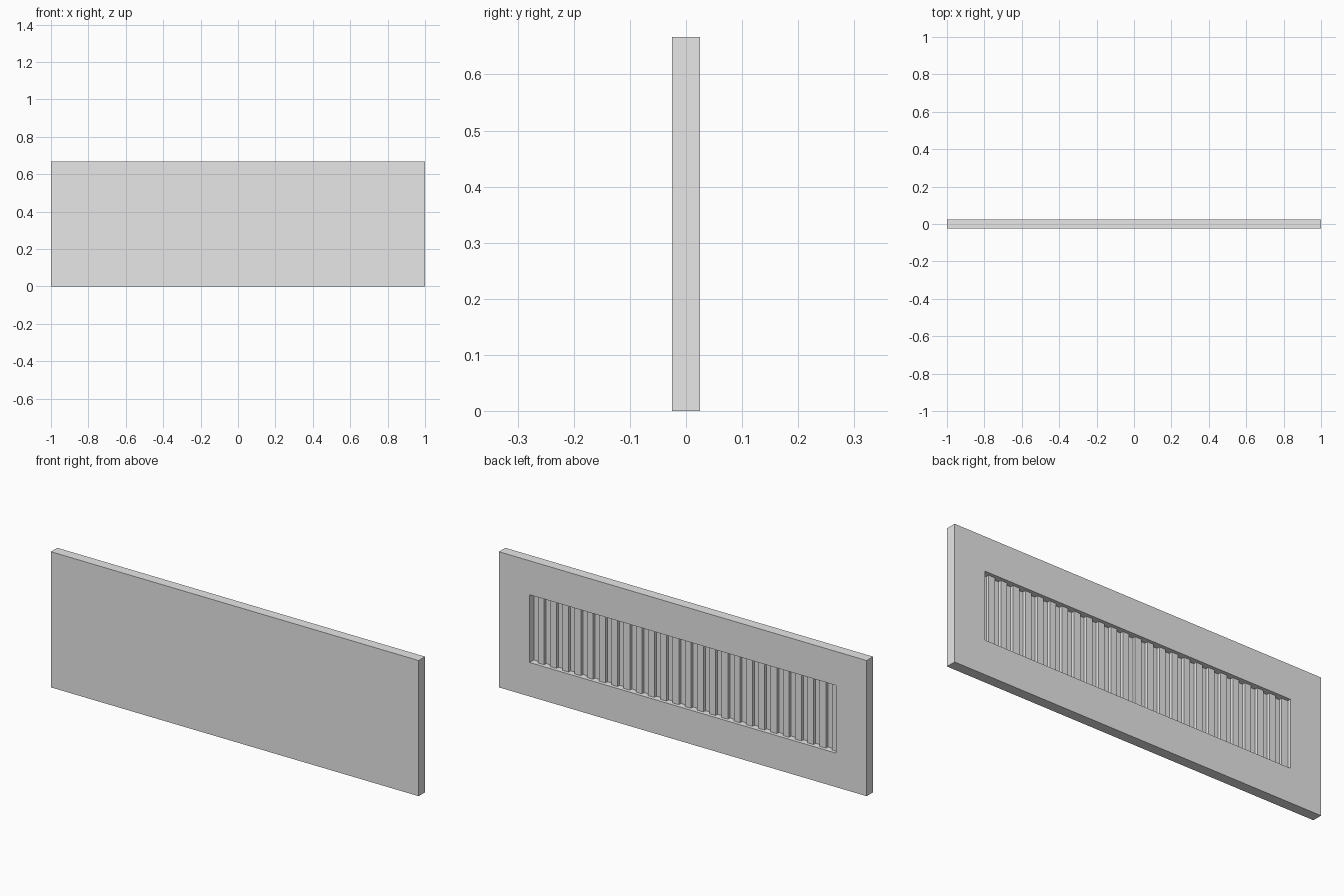
import bpy
import bmesh

old = bpy.data.objects.get("Cube")
if old:
    bpy.data.objects.remove(old, do_unlink=True)

# Overall panel and recess sizes
WIDTH, DEPTH, HEIGHT = 2.0, 0.05, 0.667
HALF_RECESS, LOW, HIGH = 0.833, 0.167, 0.5
FLOOR_Y = DEPTH / 2 - 0.033
RIB_Y = DEPTH / 2 - 0.017
RIBS = 25
PITCH = 2 * HALF_RECESS / RIBS

grey = bpy.data.materials.new("plain grey")
grey.use_nodes = True
colour = (0.8, 0.8, 0.8, 1)
grey.diffuse_color = colour
grey.node_tree.nodes["Principled BSDF"].inputs["Base Color"].default_value = colour


def make_object(name, bm):
    bmesh.ops.recalc_face_normals(bm, faces=bm.faces)
    mesh = bpy.data.meshes.new(name)
    bm.to_mesh(mesh)
    bm.free()
    mesh.materials.append(grey)
    obj = bpy.data.objects.new(name, mesh)
    bpy.context.collection.objects.link(obj)
    return obj


def add_box(bm, low, high):
    verts = bmesh.ops.create_cube(bm, size=1)["verts"]
    for v in verts:
        v.co = [(a + b) / 2 + c * (b - a) for a, b, c in zip(low, high, v.co)]


# Solid slab
bm = bmesh.new()
add_box(bm, (-WIDTH / 2, -DEPTH / 2, 0), (WIDTH / 2, DEPTH / 2, HEIGHT))
panel = make_object("panel", bm)

# One ribbed cutter carves the recess and leaves the vertical ribs standing
outline = [(-HALF_RECESS, DEPTH), (-HALF_RECESS, RIB_Y)]
for i in range(RIBS):
    x = -HALF_RECESS + i * PITCH
    outline += [(x + PITCH / 2, RIB_Y), (x + PITCH / 2, FLOOR_Y),
                (x + PITCH, FLOOR_Y)]
    if i < RIBS - 1:
        outline.append((x + PITCH, RIB_Y))
outline.append((HALF_RECESS, DEPTH))

bm = bmesh.new()
base = bm.faces.new([bm.verts.new((x, y, LOW)) for x, y in outline])
top = bmesh.ops.extrude_face_region(bm, geom=[base])["geom"]
for v in top:
    if isinstance(v, bmesh.types.BMVert):
        v.co.z = HIGH
cutter = make_object("recess_cutter", bm)
cutter.hide_render = True
cutter.hide_viewport = True

# Carve the back of the slab
cut = panel.modifiers.new("ribbed recess", "BOOLEAN")
cut.operation = "DIFFERENCE"
cut.solver = "EXACT"
cut.object = cutter
bpy.context.view_layer.objects.active = panel
bpy.ops.object.modifier_apply(modifier=cut.name)
bpy.data.objects.remove(cutter, do_unlink=True)
